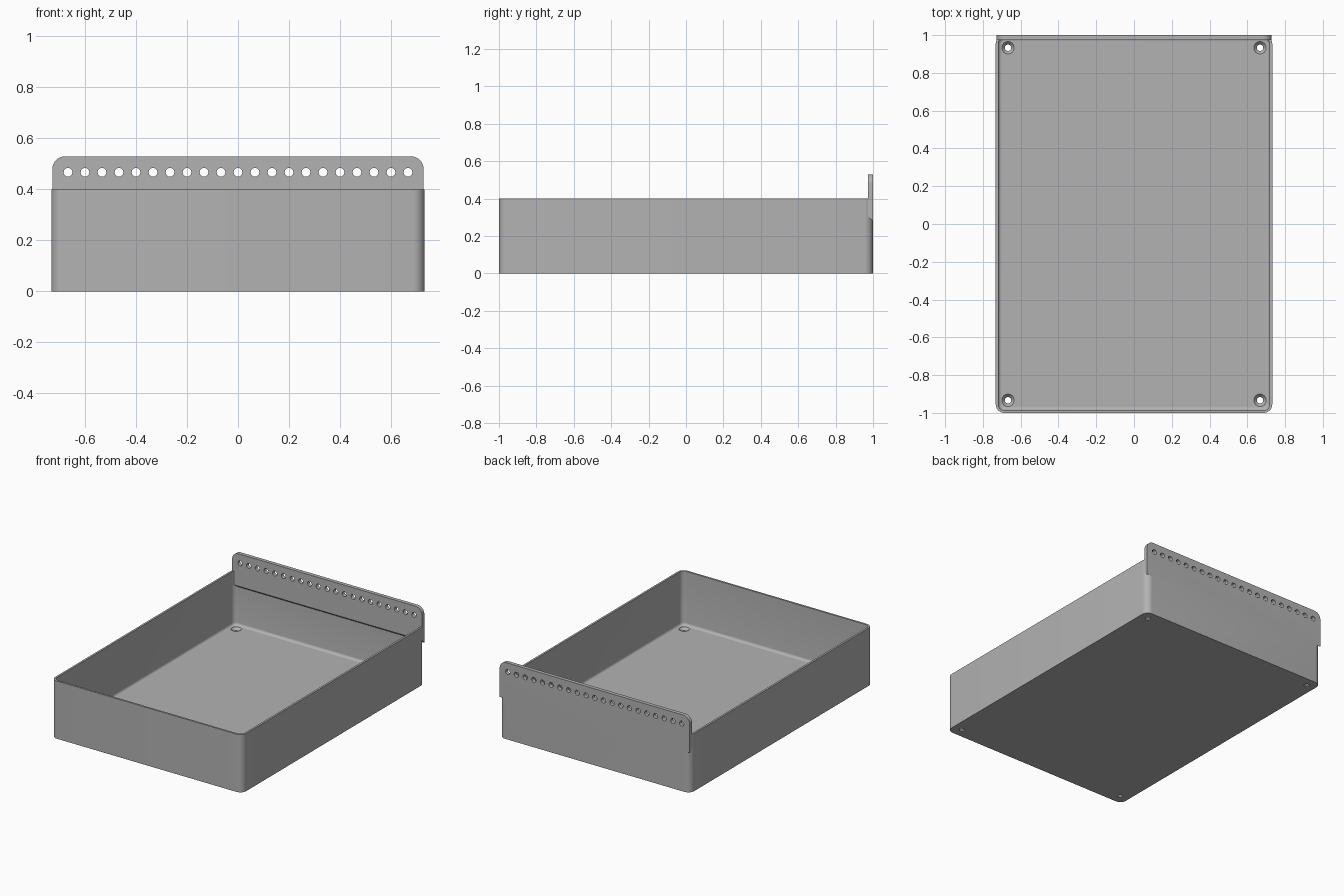
import bpy, bmesh
from math import sin, cos, pi, radians

if "Cube" in bpy.data.objects:
    bpy.data.objects.remove(bpy.data.objects["Cube"])

HALF_X, HALF_Y, HEIGHT, RADIUS = 0.732, 1.0, 0.4, 0.045
WALL, FLOOR, FILLET = 0.0135, 0.027, 0.018

grey = bpy.data.materials.new("plain grey")
grey.use_nodes = True
colour = (0.45, 0.45, 0.45, 1)
grey.diffuse_color = colour
grey.node_tree.nodes["Principled BSDF"].inputs["Base Color"].default_value = colour


def finish(bm, name, hidden=False):
    bmesh.ops.recalc_face_normals(bm, faces=bm.faces[:])
    mesh = bpy.data.meshes.new(name)
    bm.to_mesh(mesh)
    bm.free()
    mesh.materials.append(grey)
    obj = bpy.data.objects.new(name, mesh)
    bpy.context.collection.objects.link(obj)
    obj.hide_render = hidden
    return obj


def skin(bm, rings):
    """Join closed rings of points with quads and cap both ends."""
    rows = [[bm.verts.new(p) for p in ring] for ring in rings]
    for a, b in zip(rows, rows[1:]):
        for i in range(len(a)):
            j = (i + 1) % len(a)
            bm.faces.new((a[i], a[j], b[j], b[i]))
    bm.faces.new(rows[0][::-1])
    bm.faces.new(rows[-1])


def rounded_ring(inset, z, steps=8):
    r = RADIUS - inset
    points = []
    for k, (sx, sy) in enumerate([(1, 1), (-1, 1), (-1, -1), (1, -1)]):
        for i in range(steps + 1):
            a = (k + i / steps) * pi / 2
            points.append((sx * (HALF_X - RADIUS) + r * cos(a),
                           sy * (HALF_Y - RADIUS) + r * sin(a), z))
    return points


def circle(x, y, z, r, axis, n=24):
    turn = [(r * cos(2 * pi * i / n), r * sin(2 * pi * i / n)) for i in range(n)]
    if axis == "Z":
        return [(x + u, y + v, z) for u, v in turn]
    return [(x + u, y, z + v) for u, v in turn]


def boolean(target, other, operation):
    mod = target.modifiers.new(other.name, "BOOLEAN")
    mod.object, mod.operation, mod.solver = other, operation, "EXACT"
    bpy.context.view_layer.objects.active = target
    bpy.ops.object.modifier_apply(modifier=mod.name)
    bpy.data.objects.remove(other)


# Open tray with a filleted floor
bm = bmesh.new()
rings = [rounded_ring(0, 0), rounded_ring(0, HEIGHT), rounded_ring(WALL, HEIGHT)]
for i in range(6):
    a = i / 5 * pi / 2
    rings.append(rounded_ring(WALL + FILLET * (1 - cos(a)),
                              FLOOR + FILLET * (1 - sin(a))))
skin(bm, rings)
tray = finish(bm, "tray")

# Hanging plate with rounded top corners and a sloped underside
PLATE_X, PLATE_TOP, FRONT, CORNER = 0.728, 0.53, 0.974, 0.05
outline = [(-PLATE_X, None), (PLATE_X, None)]
for k, side in enumerate((1, -1)):
    for i in range(9):
        a = (k + i / 8) * pi / 2
        outline.append((side * (PLATE_X - CORNER) + CORNER * cos(a),
                        PLATE_TOP - CORNER + CORNER * sin(a)))
bm = bmesh.new()
skin(bm, [[(x, y, low if z is None else z) for x, z in outline]
          for y, low in ((FRONT, 0.306), (HALF_Y, 0.28))])
plate = finish(bm, "hanging_plate")
boolean(tray, plate, "UNION")

# Row of peg holes, and countersunk screw holes in the floor corners
bm = bmesh.new()
for i in range(-10, 11):
    skin(bm, [circle(i / 15, y, 0.467, 0.017, "Y") for y in (0.9, 1.1)])
for x in (-0.667, 0.667):
    for y in (-0.933, 0.933):
        skin(bm, [circle(x, y, z, r, "Z") for z, r in
                  ((-0.05, 0.017), (0.009, 0.017), (FLOOR, 0.033), (0.06, 0.033))])
boolean(tray, finish(bm, "hole_cutter", True), "DIFFERENCE")

bpy.ops.object.select_all(action="DESELECT")
tray.select_set(True)
bpy.context.view_layer.objects.active = tray
bpy.ops.object.shade_smooth_by_angle(angle=radians(30))
